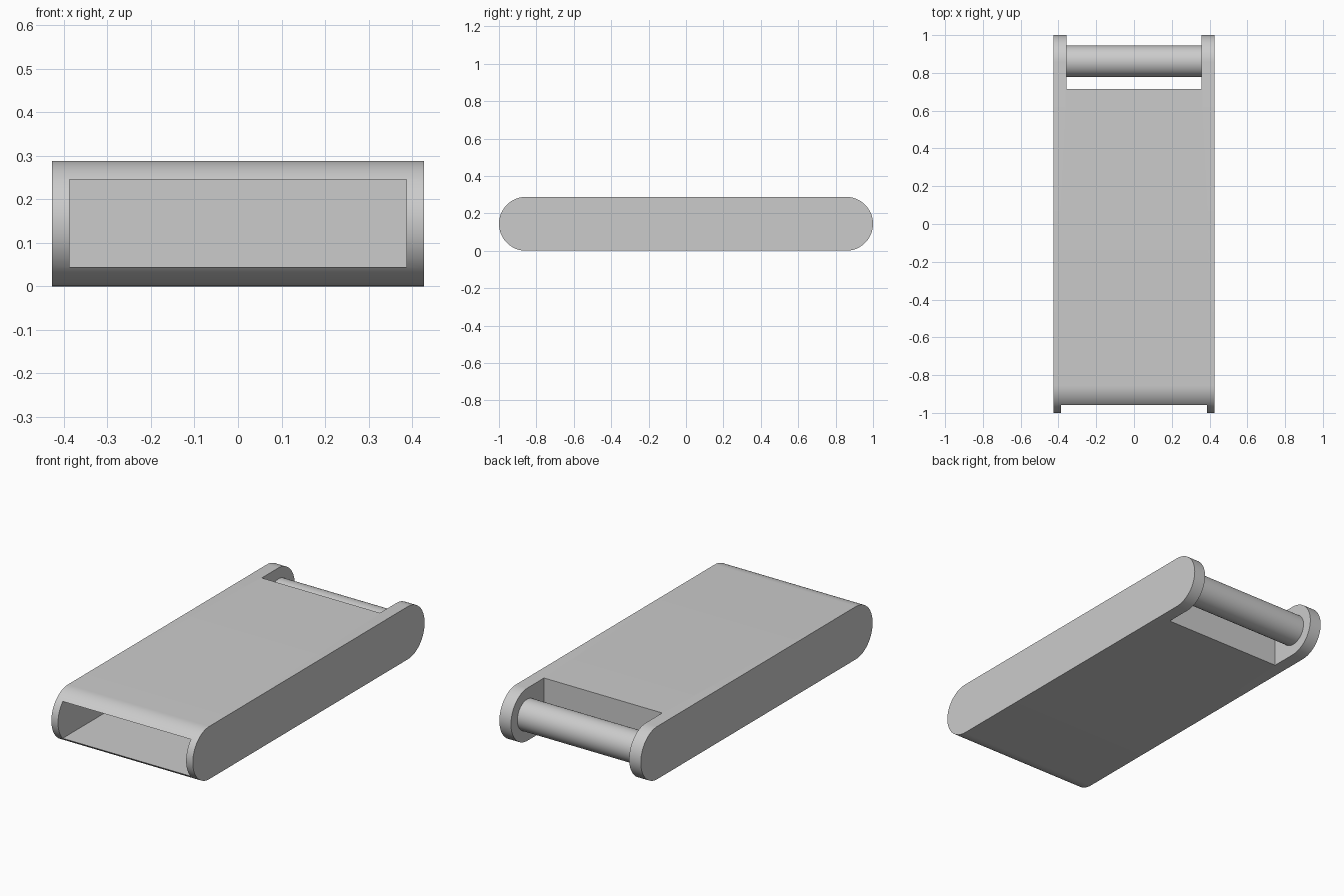
import bpy, bmesh
from math import sin, cos, pi

if "Cube" in bpy.data.objects:
    bpy.data.objects.remove(bpy.data.objects["Cube"])

HALF_WIDTH = 0.427
RADIUS = 0.144
ROLLER_Y = 0.861

grey = bpy.data.materials.new("plain grey")
grey.use_nodes = True
grey.diffuse_color = (0.6, 0.6, 0.6, 1)
grey.node_tree.nodes["Principled BSDF"].inputs["Base Color"].default_value = (0.6, 0.6, 0.6, 1)


def extrude_x(name, profile, half):
    """Extrude a closed (y, z) profile across the width."""
    bm = bmesh.new()
    face = bm.faces.new([bm.verts.new((-half, y, z)) for y, z in profile])
    result = bmesh.ops.extrude_face_region(bm, geom=[face])
    verts = [g for g in result["geom"] if isinstance(g, bmesh.types.BMVert)]
    bmesh.ops.translate(bm, verts=verts, vec=(2 * half, 0, 0))
    bmesh.ops.recalc_face_normals(bm, faces=bm.faces)
    mesh = bpy.data.meshes.new(name)
    bm.to_mesh(mesh)
    bm.free()
    mesh.materials.append(grey)
    obj = bpy.data.objects.new(name, mesh)
    bpy.context.collection.objects.link(obj)
    return obj


def arc(cy, radius, start, sweep, steps):
    return [(cy + radius * cos(start + sweep * i / steps),
             RADIUS + radius * sin(start + sweep * i / steps)) for i in range(steps + 1)]


def box_profile(y0, y1, z0, z1):
    return [(y0, z0), (y1, z0), (y1, z1), (y0, z1)]


def select_only(obj):
    bpy.ops.object.select_all(action='DESELECT')
    obj.select_set(True)
    bpy.context.view_layer.objects.active = obj


def cut(obj, cutter):
    mod = obj.modifiers.new("cut", 'BOOLEAN')
    mod.operation = 'DIFFERENCE'
    mod.solver = 'EXACT'
    mod.object = cutter
    select_only(obj)
    bpy.ops.object.modifier_apply(modifier=mod.name)
    bpy.data.objects.remove(cutter)


# Body: a slab with fully rounded ends
end = 1 - RADIUS
body = extrude_x("body", arc(end, RADIUS, -pi / 2, pi, 32) + arc(-end, RADIUS, pi / 2, pi, 32), HALF_WIDTH)

# Front cavity and rear notch between the two cheeks
cut(body, extrude_x("cavity_cutter", box_profile(-1.2, 0.67, 0.044, 0.245), 0.387))
cut(body, extrude_x("notch_cutter", box_profile(0.715, 1.2, -0.1, 0.4), 0.357))

# Roller held between the cheeks
roller = extrude_x("roller", arc(ROLLER_Y, 0.084, 0, 2 * pi, 48)[:-1], 0.4)

for obj in (body, roller):
    select_only(obj)
    bpy.ops.object.shade_smooth_by_angle(angle=pi / 6)
